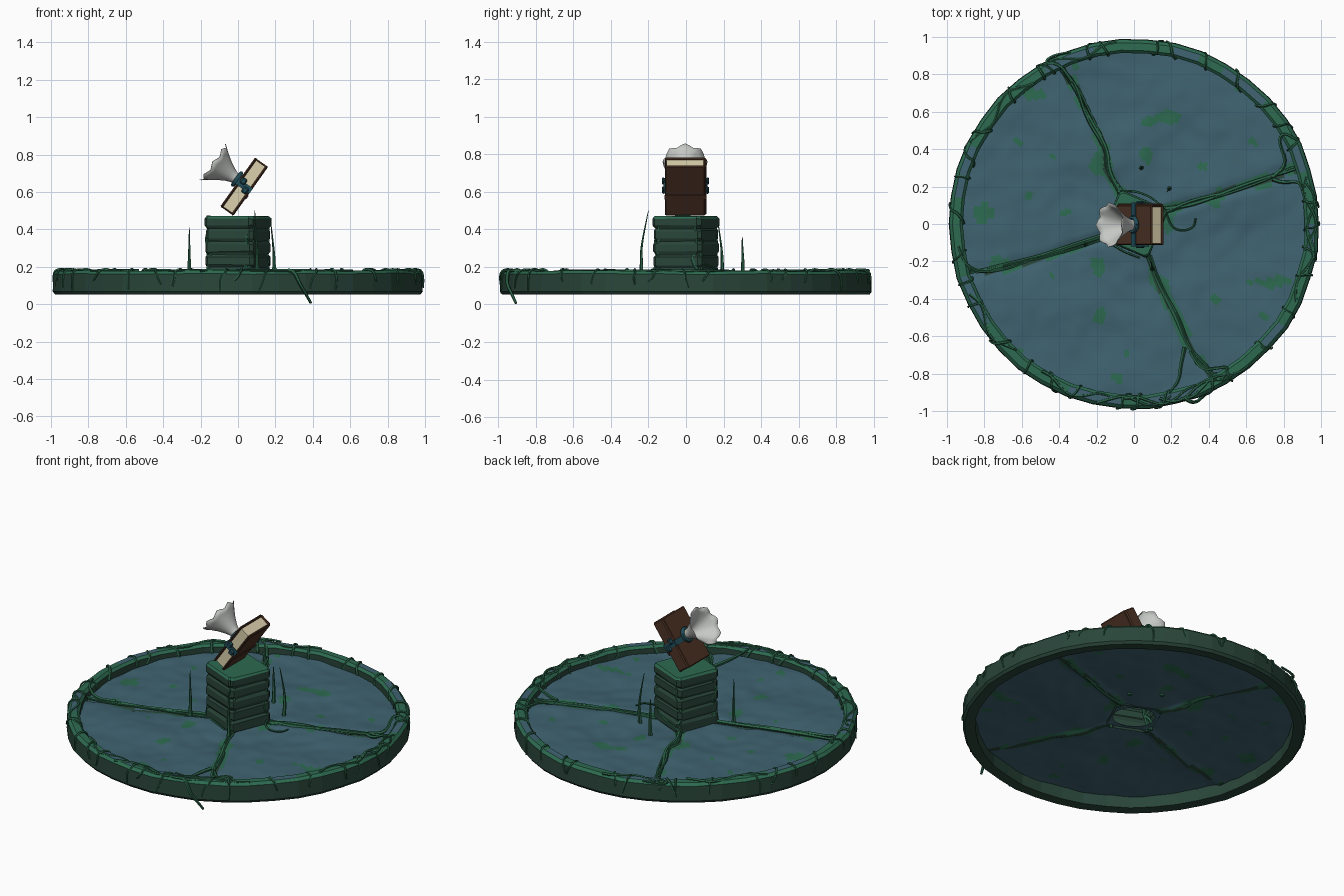
import bpy, bmesh, math, random
from mathutils import Vector, Matrix, noise

if "Cube" in bpy.data.objects:
    bpy.data.objects.remove(bpy.data.objects["Cube"])

random.seed(4)
R = random.uniform


def mat(name, r, g, b):
    m = bpy.data.materials.new(name)
    m.diffuse_color = (r, g, b, 1)
    m.use_nodes = True
    m.node_tree.nodes["Principled BSDF"].inputs["Base Color"].default_value = m.diffuse_color
    return m


BLUE = mat("slate blue", .05, .125, .165)
MOSS = mat("moss green", .026, .145, .08)
DARK = mat("dark green stone", .022, .06, .042)
VINE = mat("vine green", .024, .125, .065)
BROWN = mat("cover brown", .075, .032, .018)
CREAM = mat("page cream", .72, .64, .42)
SILVER = mat("pale horn", .56, .58, .56)
TEAL = mat("ribbon teal", .015, .075, .1)


def finish(bm, name, mats, smooth=None, normals=True):
    if normals:
        bmesh.ops.recalc_face_normals(bm, faces=bm.faces)
    me = bpy.data.meshes.new(name)
    bm.to_mesh(me)
    bm.free()
    ob = bpy.data.objects.new(name, me)
    bpy.context.collection.objects.link(ob)
    for m in mats:
        me.materials.append(m)
    if smooth:
        bpy.ops.object.select_all(action='DESELECT')
        ob.select_set(True)
        bpy.context.view_layer.objects.active = ob
        bpy.ops.object.shade_smooth_by_angle(angle=math.radians(smooth))
    return ob


def bridge(bm, a, b, closed=True):
    n = len(a)
    return [bm.faces.new((a[i], a[(i + 1) % n], b[(i + 1) % n], b[i]))
            for i in range(n if closed else n - 1)]


def tube(bm, pts, r0, r1, sides=5):
    """Tapered tube through points, smoothed by corner cutting."""
    pts = [Vector(p) for p in pts]
    for _ in range(2):
        cut = [pts[0]]
        for a, b in zip(pts, pts[1:]):
            cut += [a.lerp(b, .25), a.lerp(b, .75)]
        pts = cut + [pts[-1]]
    prev = None
    for i, p in enumerate(pts):
        d = (pts[min(i + 1, len(pts) - 1)] - pts[max(i - 1, 0)]).normalized()
        s = d.orthogonal().normalized() if prev is None else (side - d * side.dot(d)).normalized()
        side, up = s, d.cross(s)
        r = r0 + (r1 - r0) * i / (len(pts) - 1)
        ring = [bm.verts.new(p + r * (math.cos(k * math.tau / sides) * s + math.sin(k * math.tau / sides) * up))
                for k in range(sides)]
        if prev:
            bridge(bm, prev, ring)
        else:
            bm.faces.new(ring)
        prev = ring
    bm.faces.new(prev)


def box(name, m, lo, hi, mw, bevel=0.0):
    bm = bmesh.new()
    bmesh.ops.create_cube(bm, size=1)
    for v in bm.verts:
        v.co = Vector([lo[k] + (v.co[k] + .5) * (hi[k] - lo[k]) for k in range(3)])
    if bevel:
        bmesh.ops.bevel(bm, geom=bm.edges[:], offset=bevel, segments=1, affect='EDGES')
    bm.transform(mw)
    return finish(bm, name, [m])


# four roots that split the floor into quarters, each starting at a pedestal corner
ROOTS = [
    [(-.07, .16), (-.15, .29), (-.15, .4), (-.24, .58), (-.32, .74), (-.4, .84), (-.45, .88)],
    [(.16, .07), (.33, .12), (.55, .19), (.73, .24), (.82, .29), (.9, .3)],
    [(.07, -.16), (.12, -.32), (.23, -.5), (.29, -.66), (.38, -.77), (.44, -.83)],
    [(-.16, -.07), (-.3, -.11), (-.5, -.19), (-.7, -.23), (-.85, -.26), (-.93, -.25)],
]


def root_distance(p):
    best = 9
    for path in ROOTS:
        for a, b in zip(path, path[1:]):
            a, b = Vector(a), Vector(b)
            t = max(0, min(1, (p - a).dot(b - a) / (b - a).length_squared))
            best = min(best, (p - a.lerp(b, t)).length)
    return best


# thin blue floor with dents and moss patches
bm = bmesh.new()
prev = None
for i in range(45):
    r = .12 + (.935 - .12) * i / 44
    ring = []
    for k in range(168):
        a = k * math.tau / 168
        x, y = r * math.cos(a), r * math.sin(a)
        z = .128 + .016 * noise.noise((x * 3.5, y * 3.5, 2)) + .006 * noise.noise((x * 11, y * 11, 5))
        z -= .012 * max(0, 1 - root_distance(Vector((x, y))) / .04)
        ring.append(bm.verts.new((x, y, z)))
    if prev:
        for f in bridge(bm, prev, ring):
            c = f.calc_center_median()
            d = root_distance(c.xy)
            n = noise.noise((c.x * 8, c.y * 8, 9))
            if d < .013:
                f.material_index = 2
            elif n > .48 or d < .022 + .03 * n:
                f.material_index = 1
    prev = ring
for f in bm.faces:
    f.normal_update()
    if f.normal.z < 0:
        f.normal_flip()
finish(bm, "floor_disc", [BLUE, MOSS, DARK], 40, False)

# chunky stone rim
bm = bmesh.new()
PROFILE = [(.917, .055), (.915, .165), (.93, .18), (.97, .179), (.987, .163), (.99, .068), (.978, .052)]
N = 42
rings = []
for k in range(N):
    a = k * math.tau / N
    j, h = R(-.004, .004), R(-.004, .003)
    rings.append([bm.verts.new(((r + j) * math.cos(a), (r + j) * math.sin(a), z + (h if z > .1 else 0)))
                  for r, z in PROFILE])
for k in range(N):
    patch = noise.noise((k * .45, 3, 1)) > .02
    for i, f in enumerate(bridge(bm, rings[k], rings[(k + 1) % N])):
        f.material_index = (2 if patch else 1) if i == 2 else 1 if i in (1, 3) else 0
finish(bm, "stone_rim", [DARK, MOSS, BLUE])

# pedestal of stacked square blocks, open below
bm = bmesh.new()
prev = None
corner = math.radians(22)
levels = [.115, .195, .265, .335, .405, .472]
for z0, z1 in zip(levels, levels[1:]):
    tw, sc = R(-.03, .03), R(.97, 1.01)
    for s, z in ((.94, z0 + .002), (1, z0 + .016), (1, z1 - .014), (.94, z1 - .002)):
        ring = []
        for k in range(4):
            a = corner + tw + k * math.pi / 2
            for da in (-.07, .07):
                ring.append(bm.verts.new((.186 * s * sc * math.cos(a + da),
                                          .186 * s * sc * math.sin(a + da), z + R(-.003, .003))))
        if prev:
            bridge(bm, prev, ring)
        prev = ring
bm.faces.new(prev)
for f in bm.faces:
    f.normal_update()
    if f.calc_center_median().z > .462:
        f.material_index = 1
finish(bm, "stone_pedestal", [DARK, MOSS])

# roots across the floor, two twisted strands each, plus forks at the rim
bm = bmesh.new()
for path in ROOTS:
    for s in range(3):
        pts = [(x + R(-.017, .017), y + R(-.017, .017), .128 + R(-.004, .012)) for x, y in path]
        tube(bm, pts, .013 - .003 * s, .007)
for fork in [[(-.33, .76), (-.4, .86), (-.48, .86), (-.44, .9), (-.34, .92)],
             [(.74, .25), (.82, .32), (.77, .45), (.8, .49), (.87, .45)],
             [(.74, .24), (.8, .22), (.88, .23), (.9, .18)],
             [(.3, -.68), (.36, -.78), (.45, -.77), (.51, -.76), (.47, -.84)],
             [(.27, -.66), (.25, -.75), (.24, -.84), (.19, -.9)],
             [(-.7, -.23), (-.82, -.26), (-.9, -.22), (-.94, -.12)]]:
    tube(bm, [(x, y, .14 if math.hypot(x, y) < .89 else .18) for x, y in fork], .012, .006)
finish(bm, "floor_roots", [VINE], 60)

# vines wrapped over the rim, with one loose trailing end
bm = bmesh.new()
for k in range(34):
    a = k * math.tau / 34 + R(-.09, .09)
    d = R(-.05, .05)
    low = R(.06, .13)
    pts = []
    for i, (r, z) in enumerate([(.913, .13), (.918, .175), (.95, .19), (.984, .178), (.992, .14), (.991, low)]):
        b = a + d * i / 2.5 + R(-.012, .012)
        pts.append((r * math.cos(b), r * math.sin(b), z))
    tube(bm, pts, R(.007, .011), .004)
for k in range(12):
    a = R(0, math.tau)
    tube(bm, [((.95 + .03 * math.sin(i * 1.3 + k)) * math.cos(a + i * .07),
               (.95 + .03 * math.sin(i * 1.3 + k)) * math.sin(a + i * .07), .18) for i in range(7)], .009, .005)
tube(bm, [(.27, -.93, .18), (.3, -.95, .175), (.33, -.955, .11), (.36, -.93, .06), (.39, -.905, .006)], .012, .007)
finish(bm, "rim_vines", [VINE], 60)

# vines climbing the pedestal, and loose loops at its foot
bm = bmesh.new()
for k in range(4):
    a = corner + k * math.pi / 2
    for s in range(2):
        pts = []
        for i in range(8):
            b = a + R(-.2, .2)
            off = abs((b - corner + math.pi / 4) % (math.pi / 2) - math.pi / 4)
            r = .186 * math.cos(math.pi / 4) / math.cos(math.pi / 4 - off)
            pts.append((r * math.cos(b), r * math.sin(b), .12 + i * (.046 if s else .036)))
        tube(bm, pts, .012, .006)
tube(bm, [(.17, .06, .15), (.2, -.02, .15), (.26, -.04, .14), (.32, -.02, .14), (.33, .03, .14)], .007, .005)
tube(bm, [(-.09, .17, .14), (.0, .18, .17), (.1, .14, .2), (.16, .08, .22)], .007, .005)
tube(bm, [(-.13, -.1, .14), (-.05, -.15, .15), (.03, -.18, .14)], .007, .005)
finish(bm, "pedestal_vines", [VINE], 60)

# upright pointed shoots
bm = bmesh.new()
for x, y, h, lx, ly in ((-.26, -.11, .41, .0, .0), (.1, -.24, .5, -.01, .04),
                        (.04, .3, .36, .0, .0), (.19, .19, .44, -.015, -.02)):
    tube(bm, [(x, y, .12), (x - lx * .3, y + .004, .22), (x, y, .3), (x + lx, y + ly, h)], .014, .001)
finish(bm, "shoots", [VINE], 60)

# tilted book: local X = long side, local Y = depth, local Z = cover normal
U = Vector((.58, 0, .8146))
BOOK = Matrix.Translation((.033, -.003, .628)) @ Matrix(
    ((U.x, 0, -U.z, 0), (0, 1, 0, 0), (U.z, 0, U.x, 0), (0, 0, 0, 1)))
for name, z in (("lower_cover", -.043), ("upper_cover", .029)):
    box("book_" + name, BROWN, (-.162, -.11, z), (.162, .106, z + .014), BOOK, .006)
box("book_spine", BROWN, (-.16, .095, -.04), (.16, .112, .04), BOOK, .006)
box("book_pages", CREAM, (-.152, -.101, -.03), (.152, .1, .03), BOOK)
box("book_strap", BROWN, (-.05, -.112, -.048), (-.025, .112, -.042), BOOK)

# ribbon across the book sides with small knots
for s in (-1, 1):
    box("ribbon_side", TEAL, (-.015, s * .114 - .004, -.044), (.02, s * .114 + .004, .046), BOOK)
    for u, n in ((-.015, -.015), (.02, .02)):
        box("ribbon_knot", TEAL, (u - .016, s * .118 - .008, n - .016),
            (u + .02, s * .118 + .008, n + .016), BOOK, .007)
box("ribbon_top", TEAL, (-.015, -.116, .043), (.02, .116, .049), BOOK)

# ribbon collar round the horn neck
bm = bmesh.new()
tube(bm, [(.01 + .038 * math.cos(i * math.tau / 10), .038 * math.sin(i * math.tau / 10), .055)
          for i in range(11)], .012, .012, 6)
bm.transform(BOOK)
finish(bm, "ribbon_collar", [TEAL], 60)

# flared horn with a scalloped mouth
bm = bmesh.new()
prev = None
for t, r, wave in ((.035, .03, 0), (.07, .03, 0), (.1, .042, 0), (.14, .065, .0), (.18, .094, .004), (.205, .116, .009)):
    ring = []
    for k in range(32):
        a = k * math.tau / 32
        w = math.cos(8 * a)
        ring.append(bm.verts.new((.01 + (r + wave * .4 * w) * math.cos(a), (r + wave * .4 * w) * math.sin(a) - .002,
                                  t + wave * w)))
    if prev:
        bridge(bm, prev, ring)
    prev = ring
bm.transform(BOOK)
horn = finish(bm, "horn", [SILVER], 50)
shell = horn.modifiers.new("shell", 'SOLIDIFY')
shell.thickness = .004
